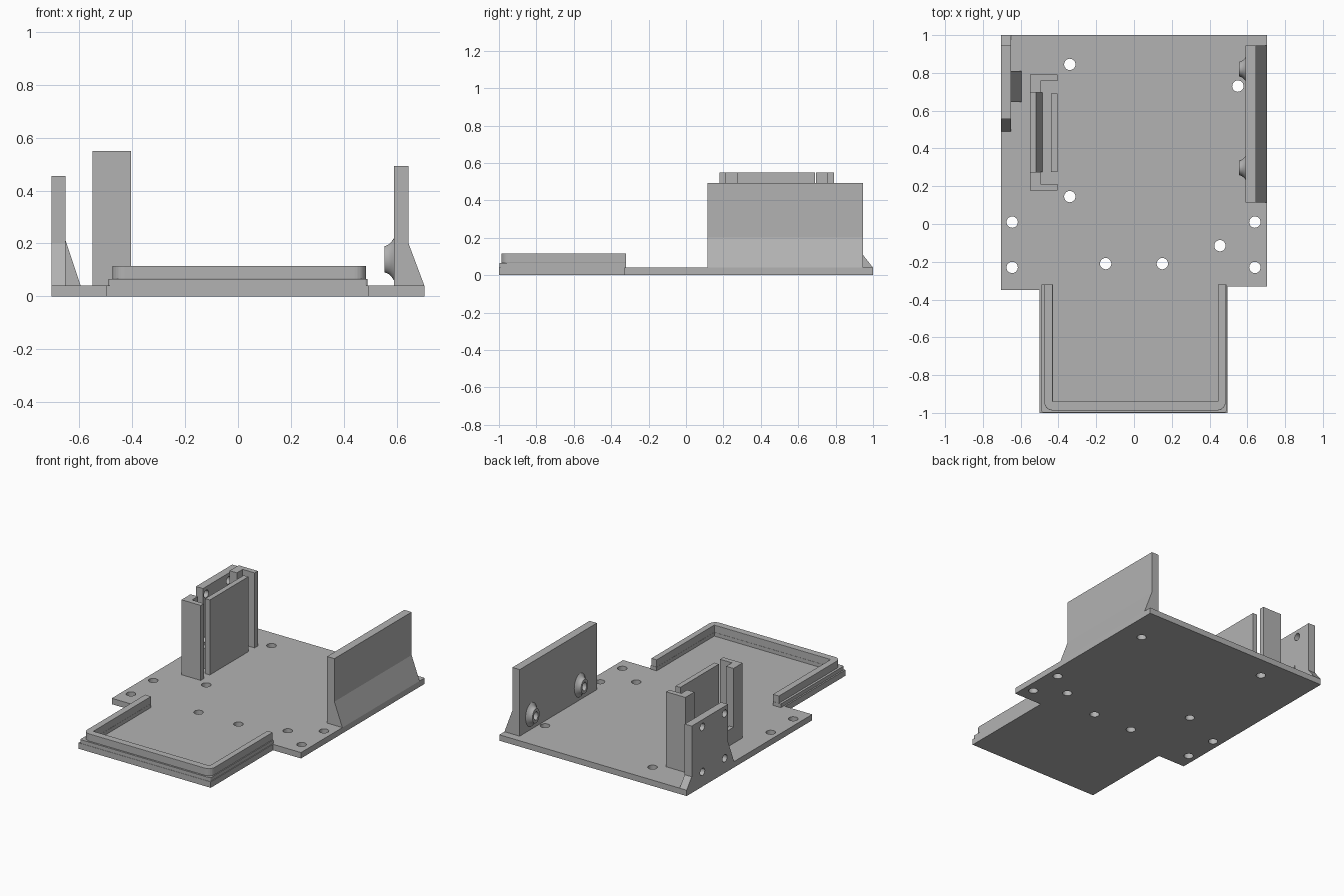
import bpy, bmesh, math
from mathutils import Vector

if "Cube" in bpy.data.objects:
    bpy.data.objects.remove(bpy.data.objects["Cube"], do_unlink=True)

GREY = (0.45, 0.45, 0.45, 1)
grey = bpy.data.materials.new("plain grey")
grey.use_nodes = True
grey.diffuse_color = GREY
grey.node_tree.nodes["Principled BSDF"].inputs["Base Color"].default_value = GREY


def finish(name, bm):
    bmesh.ops.remove_doubles(bm, verts=bm.verts, dist=0.0002)
    bmesh.ops.recalc_face_normals(bm, faces=bm.faces)
    mesh = bpy.data.meshes.new(name)
    bm.to_mesh(mesh)
    bm.free()
    mesh.materials.append(grey)
    obj = bpy.data.objects.new(name, mesh)
    bpy.context.collection.objects.link(obj)
    return obj


def circle(a, b, r=0.03, n=24):
    return [(a + r * math.cos(math.tau * i / n), b + r * math.sin(math.tau * i / n))
            for i in range(n)]


def corner(cx, cy, r, start, n=6):
    """Quarter-circle points for a rounded corner."""
    return [(cx + r * math.cos(start + math.pi / 2 * i / n),
             cy + r * math.sin(start + math.pi / 2 * i / n)) for i in range(n + 1)]


def prism(name, axis, loops, lo, hi):
    """Extrude an outline (first loop) with holes (other loops) along an axis."""
    curve = bpy.data.curves.new(name, 'CURVE')
    curve.dimensions = '2D'
    curve.fill_mode = 'BOTH'
    curve.extrude = (hi - lo) / 2
    for loop in loops:
        spline = curve.splines.new('POLY')
        spline.points.add(len(loop) - 1)
        for p, (a, b) in zip(spline.points, loop):
            p.co = (a, b, 0, 1)
        spline.use_cyclic_u = True
    temp = bpy.data.objects.new("outline", curve)
    bpy.context.collection.objects.link(temp)
    graph = bpy.context.evaluated_depsgraph_get()
    mesh = bpy.data.meshes.new_from_object(temp.evaluated_get(graph))
    bm = bmesh.new()
    bm.from_mesh(mesh)
    bpy.data.objects.remove(temp, do_unlink=True)
    bpy.data.curves.remove(curve)
    bpy.data.meshes.remove(mesh)
    for v in bm.verts:
        a, b, d = v.co.x, v.co.y, v.co.z + (lo + hi) / 2
        v.co = Vector({'x': (d, a, b), 'y': (a, d, b), 'z': (a, b, d)}[axis])
    for f in bm.faces:
        f.smooth = False
    return finish(name, bm)


# Base plate with front tongue and screw holes
T = 0.04
plate = [(-0.705, 1), (-0.705, -0.35), (-0.5, -0.35), (-0.5, -1),
         (0.495, -1), (0.495, -0.33), (0.705, -0.33), (0.705, 1)]
holes = [(-0.34, 0.845), (-0.34, 0.145), (0.55, 0.73), (0.455, -0.115)]
for x in (-0.645, 0.64):
    holes += [(x, 0.01), (x, -0.23)]
holes += [(-0.15, -0.21), (0.15, -0.21)]
prism("base_plate", 'z', [plate] + [circle(*h) for h in holes], 0, T)


# Stepped rim around the tongue
def rim(name, left, right, front, r, lo, hi):
    outline = [(left, -0.32)]
    outline += corner(left + r, front + r, r, math.pi)
    outline += corner(right - r, front + r, r, 1.5 * math.pi)
    outline += [(right, -0.32), (0.445, -0.32), (0.445, -0.94),
                (-0.43, -0.94), (-0.43, -0.32)]
    return prism(name, 'z', [outline], lo, hi)


rim("rim_ledge", -0.49, 0.49, -0.998, 0.01, T, 0.065)
upper = rim("rim_lip", -0.475, 0.485, -0.987, 0.045, 0.065, 0.115)
bevel = upper.modifiers.new("soft edge", 'BEVEL')
bevel.width = 0.008
bevel.segments = 2
bevel.limit_method = 'ANGLE'
bevel.angle_limit = math.radians(40)

# Tall left wall with flared foot
prism("left_wall", 'y', [[(0.59, T), (0.705, T), (0.645, 0.2),
                          (0.645, 0.493), (0.59, 0.493)]], 0.115, 0.945)


# Hollow flared bosses on the wall's inner face
def boss(name, y, z):
    bm = bmesh.new()
    profile = [(0.592, 0.064), (0.58, 0.05), (0.57, 0.043), (0.555, 0.038),
               (0.555, 0.022), (0.589, 0.022), (0.589, 0)]
    verts = [bm.verts.new((x, r, 0)) for x, r in profile]
    edges = [bm.edges.new(pair) for pair in zip(verts, verts[1:])]
    bmesh.ops.spin(bm, geom=verts + edges, cent=(0, 0, 0), axis=(1, 0, 0),
                   angle=math.tau, steps=32)
    for v in bm.verts:
        v.co = (v.co.x, v.co.y + y, v.co.z * 1.3 + z)
    obj = finish(name, bm)
    bpy.ops.object.select_all(action='DESELECT')
    obj.select_set(True)
    bpy.context.view_layer.objects.active = obj
    bpy.ops.object.shade_smooth_by_angle(angle=math.radians(35))


boss("rear_boss", 0.82, 0.14)
boss("front_boss", 0.297, 0.14)

# Right mounting wall with four holes and an inner gusset
side = [(0.49, T), (0.555, 0.2), (0.555, 0.455), (0.945, 0.455), (0.945, 0.11), (1, T)]
mounts = [circle(y, z, 0.025) for y in (0.59, 0.83) for z in (0.1, 0.405)]
prism("right_wall", 'x', [side] + mounts, -0.705, -0.652)
prism("right_gusset", 'y', [[(-0.652, T), (-0.595, T), (-0.652, 0.21)]], 0.645, 0.81)

# Upright holder: two mirrored angle posts, a front panel and a low back ridge
MID, TOP = 0.485, 0.55
for name, s in (("front", -1), ("rear", 1)):
    post = [(-0.55, 0.21), (-0.495, 0.21), (-0.495, 0.272),
            (-0.405, 0.272), (-0.405, 0.307), (-0.55, 0.307)]
    prism(name + "_holder_post", 'z', [[(x, MID + s * y) for x, y in post]], T, TOP)
prism("holder_panel", 'x', [[(0.275, T), (0.69, T), (0.69, TOP), (0.275, TOP)]],
      -0.44, -0.405)
prism("holder_ridge", 'y', [[(-0.55, T), (-0.485, T), (-0.52, 0.15), (-0.55, 0.15)]],
      0.275, 0.695)
